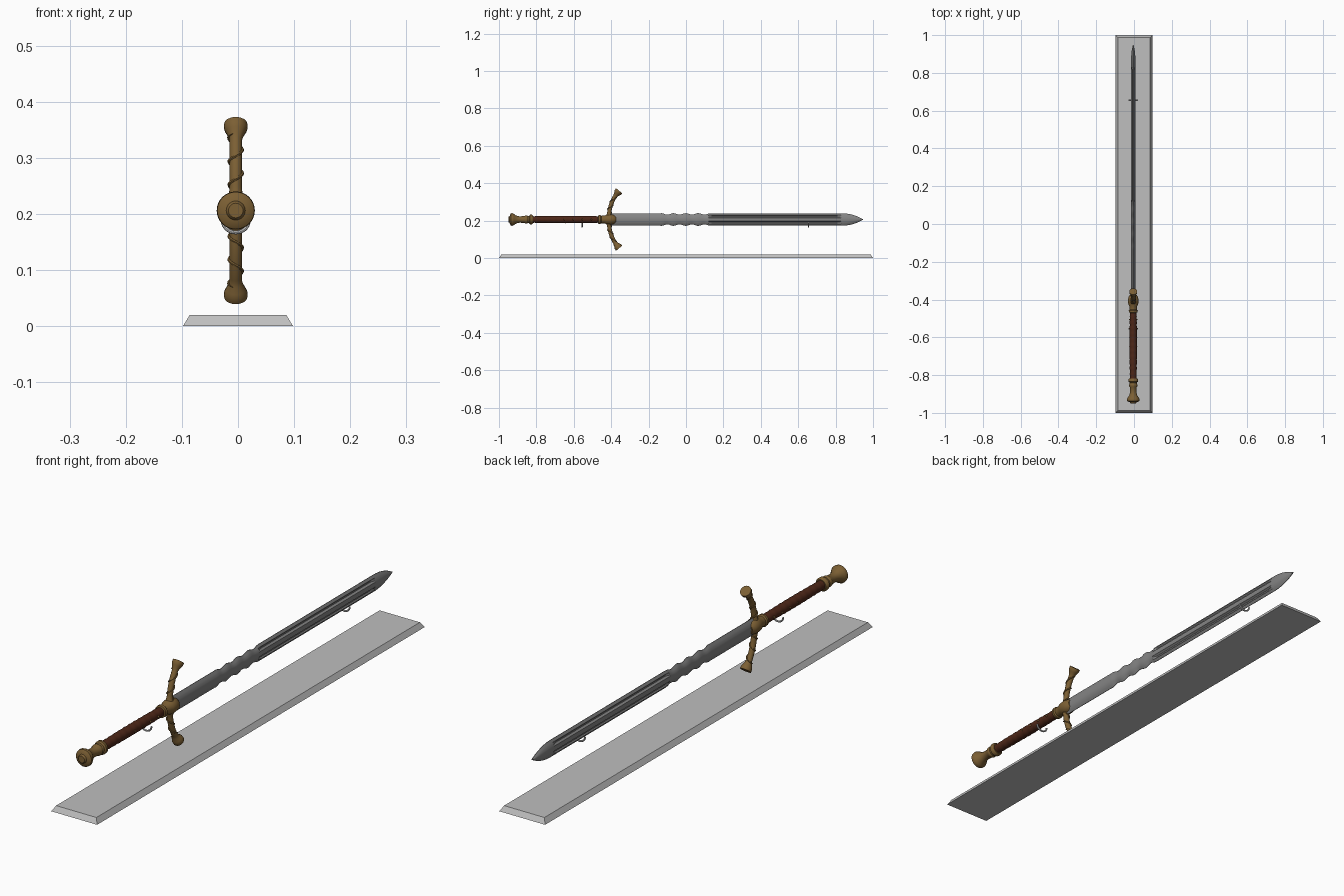
import bpy, bmesh, math
from mathutils import Vector, Matrix

if "Cube" in bpy.data.objects:
    bpy.data.objects.remove(bpy.data.objects["Cube"])

CX, CZ = -0.004, 0.206          # sword axis
AXIS = Vector((CX, 0, CZ))


def material(name, rgb):
    m = bpy.data.materials.new(name)
    m.use_nodes = True
    m.diffuse_color = (*rgb, 1)
    m.node_tree.nodes["Principled BSDF"].inputs["Base Color"].default_value = (*rgb, 1)
    return m


BRASS = material("aged brass", (0.2, 0.115, 0.034))
WOOD = material("dark red wood", (0.075, 0.02, 0.009))
STEEL = material("steel", (0.23, 0.23, 0.23))
STONE = material("pale grey base", (0.52, 0.52, 0.52))
CLIP = material("light clip", (0.6, 0.6, 0.6))


def finish(obj, mat, angle=None):
    obj.data.materials.append(mat)
    if angle:
        bpy.ops.object.select_all(action="DESELECT")
        obj.select_set(True)
        bpy.context.view_layer.objects.active = obj
        bpy.ops.object.shade_smooth_by_angle(angle=math.radians(angle))
    return obj


def from_bmesh(name, bm, mat, angle=None):
    bmesh.ops.recalc_face_normals(bm, faces=bm.faces)
    me = bpy.data.meshes.new(name)
    bm.to_mesh(me)
    bm.free()
    obj = bpy.data.objects.new(name, me)
    bpy.context.collection.objects.link(obj)
    return finish(obj, mat, angle)


def loft(name, rings, mat, angle=None):
    """Skin closed rings of equal length and cap both ends."""
    bm = bmesh.new()
    loops = [[bm.verts.new(p) for p in ring] for ring in rings]
    for a, b in zip(loops, loops[1:]):
        for i in range(len(a)):
            j = (i + 1) % len(a)
            bm.faces.new((a[i], a[j], b[j], b[i]))
    bm.faces.new(loops[0])
    bm.faces.new(loops[-1])
    return from_bmesh(name, bm, mat, angle)


def lathe(name, profile, mat, sides=28):
    """Turn (y, radius) pairs around the sword axis."""
    turn = [math.tau * k / sides for k in range(sides)]
    rings = [[(CX + r * math.cos(a), y, CZ + r * math.sin(a)) for a in turn]
             for y, r in profile]
    return loft(name, rings, mat, 40)


def tube(name, points, radii, mat, res=3):
    """Round tube along points with a radius at each."""
    cu = bpy.data.curves.new(name, "CURVE")
    cu.dimensions = "3D"
    cu.bevel_depth = 1.0
    cu.bevel_resolution = res
    cu.use_fill_caps = True
    sp = cu.splines.new("POLY")
    sp.points.add(len(points) - 1)
    for p, co, r in zip(sp.points, points, radii):
        p.co = (*co, 1)
        p.radius = r
    obj = bpy.data.objects.new(name, cu)
    bpy.context.collection.objects.link(obj)
    bpy.ops.object.select_all(action="DESELECT")
    obj.select_set(True)
    bpy.context.view_layer.objects.active = obj
    bpy.ops.object.convert(target="MESH")
    return finish(bpy.context.view_layer.objects.active, mat, 40)


# Display base: slab with sloping sides
def rect(x, y, z):
    return [(-x, -y, z), (x, -y, z), (x, y, z), (-x, y, z)]


loft("display_base", [rect(0.098, 1, 0), rect(0.086, 0.987, 0.02)], STONE)


# Blade: bevelled section, wavy lower part, two fullers on each side
def blade_half_height(y):
    if y > 0.83:
        t = (y - 0.83) / 0.117
        return 0.033 * max(0.04, 1 - t ** 2.2)
    if -0.14 < y < 0.125:
        return 0.03 + 0.004 * math.cos(math.tau * (y + 0.133) / 0.066)
    return 0.033


def blade_ring(y):
    h = blade_half_height(y)
    t = 0.0125 * min(1, (h / 0.033) ** 0.6)
    g = 0.007 if 0.12 < y < 0.825 else 0
    side = [(1, 0.0008), (0.72, t * 0.55), (0.58, t * 0.7 - g * 0.75),
            (0.42, t * 0.85 - g), (0.28, t * 0.93), (0, t)]
    side += [(-v, x) for v, x in side[-2::-1]]
    return ([(CX + x, y, CZ + v * h) for v, x in side]
            + [(CX - x, y, CZ + v * h) for v, x in reversed(side)])


stations = [-0.4, -0.3, -0.2] + [-0.14 + 0.01 * i for i in range(26)]
stations += [0.119, 0.135, 0.4, 0.6, 0.81, 0.828]
stations += [0.83 + 0.117 * i / 12 for i in range(1, 13)]
loft("blade", [blade_ring(y) for y in stations], STEEL, 20)

# Pommel with button end, neck and ring mouldings
lathe("pommel", [(-0.95, 0.013), (-0.947, 0.016), (-0.943, 0.017), (-0.941, 0.026),
                 (-0.936, 0.033), (-0.928, 0.034), (-0.92, 0.03), (-0.908, 0.021),
                 (-0.89, 0.017), (-0.865, 0.018), (-0.858, 0.022), (-0.85, 0.022),
                 (-0.846, 0.019), (-0.838, 0.02), (-0.834, 0.026), (-0.824, 0.026),
                 (-0.818, 0.021)], BRASS, 32)

# Grip with shallow ridges
grip = [(-0.825 + 0.365 * i / 48,
         0.0175 + 0.002 * math.sin(math.pi * i / 48) + 0.0006 * math.cos(math.pi * i / 2))
        for i in range(49)]
lathe("grip", grip, WOOD)

# Grip studs on both sides
for side in (1, -1):
    for i in range(4):
        bm = bmesh.new()
        bmesh.ops.create_uvsphere(bm, u_segments=10, v_segments=6, radius=0.0045)
        bmesh.ops.translate(bm, verts=bm.verts,
                            vec=(CX + side * 0.0175, -0.65 + 0.048 * i, CZ))
        from_bmesh(f"grip_stud_{'left' if side > 0 else 'right'}_{i + 1}", bm, BRASS, 40)

# Collar between grip and guard
lathe("guard_collar", [(-0.47, 0.018), (-0.468, 0.023), (-0.458, 0.024), (-0.453, 0.02),
                       (-0.435, 0.021), (-0.425, 0.026), (-0.405, 0.028),
                       (-0.385, 0.025), (-0.375, 0.017)], BRASS)


# Guard arms: curve towards the blade, flare at the tips, wrapped by a vine
def arm_centre(d):
    return -0.412 + 0.055 * (d / 0.154) ** 2.4


def arm_radius(d):
    waist = 0.011 + 0.011 * max(0, 1 - d / 0.04) ** 1.5
    return waist + 0.011 * max(0, (d - 0.125) / 0.022) ** 1.3 * (d < 0.148) \
        + 0.010 * (d >= 0.148)


for sign, label in ((1, "upper"), (-1, "lower")):
    ds = [0.15 * i / 30 for i in range(31)] + [0.1535]
    tube(f"guard_arm_{label}", [(CX, arm_centre(d), CZ + sign * d) for d in ds],
         [arm_radius(d) for d in ds], BRASS, 6)
    vine = []
    for i in range(61):
        d = 0.025 + 0.112 * i / 60
        a = math.tau * 2.7 * i / 60
        r = arm_radius(d) + 0.001
        vine.append((CX + r * math.cos(a), arm_centre(d) + r * math.sin(a), CZ + sign * d))
    tube(f"guard_vine_{label}", vine,
         [0.0028 * min(1, 0.3 + min(i, 60 - i) / 8) for i in range(61)], BRASS, 1)

# Hanging clips cradling the grip and the blade from below
for y, label in ((-0.555, "grip"), (0.655, "blade")):
    arc = [math.pi * (1 + i / 16) for i in range(17)]
    tube(f"{label}_clip", [(CX + 0.023 * math.cos(a), y, 0.188 + 0.021 * math.sin(a))
                           for a in arc], [0.0035] * 17, CLIP, 2)
